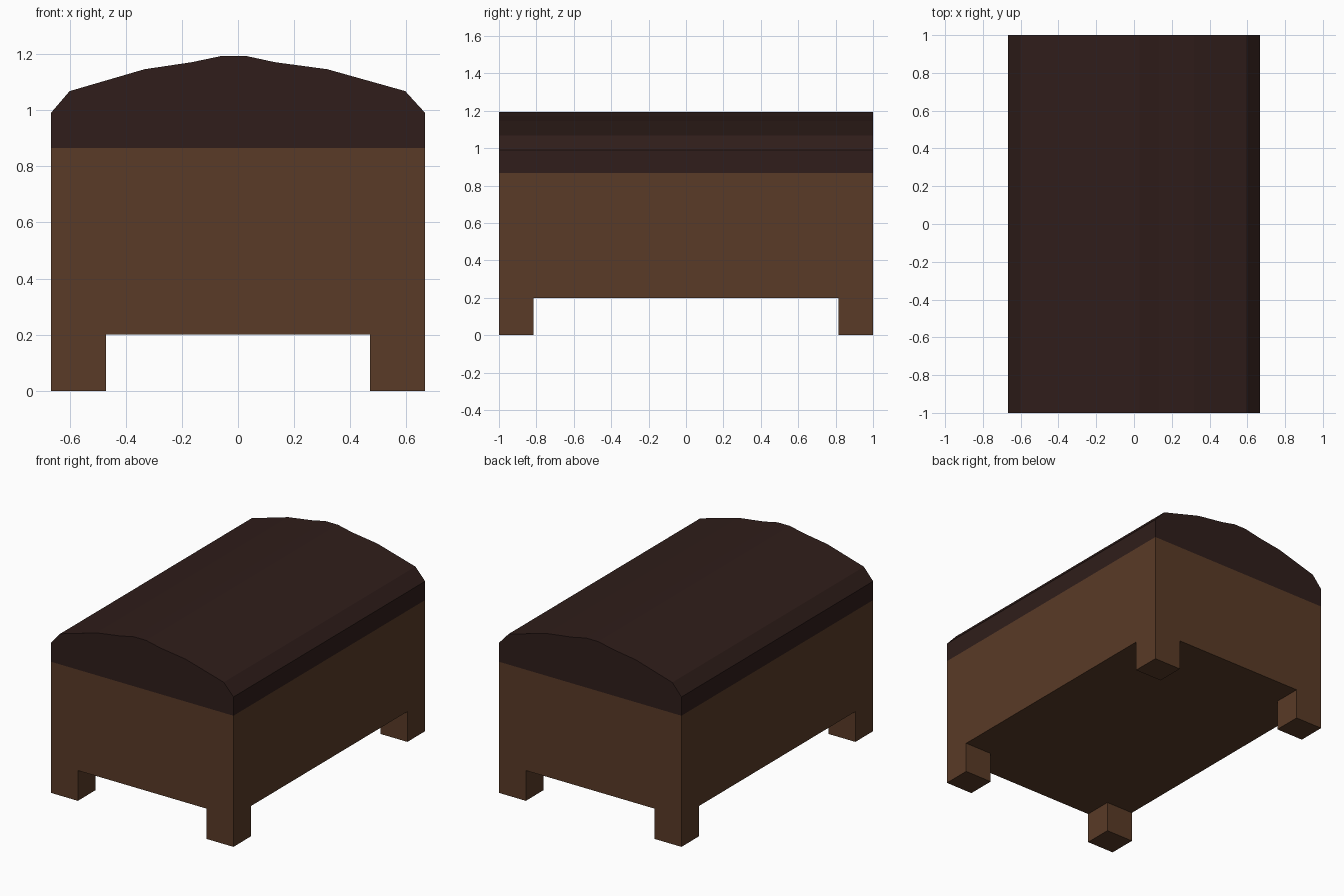
import bpy, bmesh

if "Cube" in bpy.data.objects:
    bpy.data.objects.remove(bpy.data.objects["Cube"])


def material(name, color):
    m = bpy.data.materials.new(name)
    m.diffuse_color = (*color, 1)
    m.use_nodes = True
    m.node_tree.nodes["Principled BSDF"].inputs["Base Color"].default_value = m.diffuse_color
    return m


def finish(bm, name, mat):
    bmesh.ops.recalc_face_normals(bm, faces=bm.faces)
    me = bpy.data.meshes.new(name)
    bm.to_mesh(me)
    bm.free()
    me.materials.append(mat)
    ob = bpy.data.objects.new(name, me)
    bpy.context.collection.objects.link(ob)
    return ob


def extrude(bm, faces, vec):
    new = bmesh.ops.extrude_face_region(bm, geom=faces)["geom"]
    verts = [g for g in new if isinstance(g, bmesh.types.BMVert)]
    bmesh.ops.translate(bm, verts=verts, vec=vec)


wood = material("wood", (0.1, 0.043, 0.02))
dark_wood = material("dark_wood", (0.029, 0.0125, 0.0105))

W, L, LEG_H, RIM = 0.667, 1.0, 0.2, 0.866

# Chest body: gridded floor plate raised to the rim, corner cells drawn down into feet
bm = bmesh.new()
xs, ys = (-W, -0.47, 0.47, W), (-L, -0.815, 0.815, L)
grid = [[bm.verts.new((x, y, RIM)) for y in ys] for x in xs]
plate = [bm.faces.new((grid[i][j], grid[i + 1][j], grid[i + 1][j + 1], grid[i][j + 1]))
         for i in range(3) for j in range(3)]
ret = bmesh.ops.duplicate(bm, geom=plate)
bottom = [ret["face_map"][f] for f in plate]
bmesh.ops.translate(bm, verts=list({v for f in bottom for v in f.verts}),
                    vec=(0, 0, LEG_H - RIM))
rims = [e for e in bm.edges if e.is_boundary]
bmesh.ops.bridge_loops(bm, edges=rims)
for k in (0, 2, 6, 8):
    foot = bmesh.ops.extrude_discrete_faces(bm, faces=[bottom[k]])["faces"][0]
    bmesh.ops.translate(bm, verts=foot.verts, vec=(0, 0, -LEG_H))
finish(bm, "chest_body", wood)

# Domed lid: end profile extruded along the chest
profile = [(-W, RIM), (W, RIM), (W, 0.99), (0.596, 1.068), (0.318, 1.146),
           (0.132, 1.171), (0.03, 1.193), (-0.06, 1.193), (-0.165, 1.171),
           (-0.333, 1.146), (-0.6, 1.068), (-W, 0.99)]
bm = bmesh.new()
end = bm.faces.new([bm.verts.new((x, -L, z)) for x, z in profile])
extrude(bm, [end], (0, 2 * L, 0))
finish(bm, "domed_lid", dark_wood)
